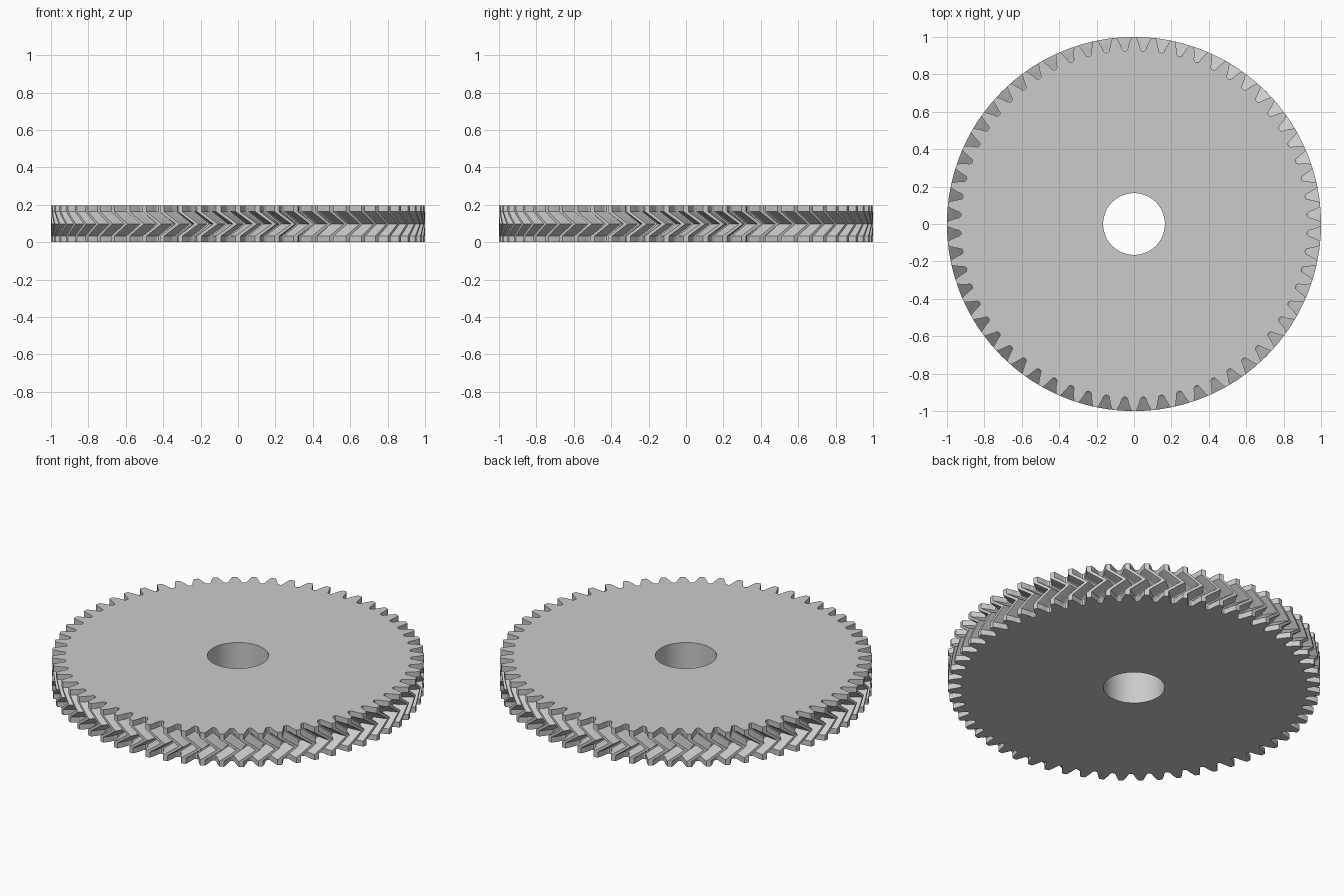
import bpy, bmesh
from math import sin, cos, tan, acos, pi, radians

cube = bpy.data.objects.get("Cube")
if cube:
    bpy.data.objects.remove(cube, do_unlink=True)

TEETH = 60
PITCH = 2 * pi / TEETH
MODULE = 2 / (TEETH + 2)
PITCH_R = 1 - MODULE
ROOT_R = 0.927
BASE_R = PITCH_R * cos(radians(20))
BORE_R = 0.165
HEIGHT = 0.195
RIM = 0.032          # straight band at each face
TWIST = 0.09         # herringbone shift at mid height
STEPS = 4


def involute(a):
    return tan(a) - a


def half_angle(r):
    """Half the angular tooth thickness at radius r."""
    return PITCH / 4 + involute(radians(20)) - involute(acos(BASE_R / r))


# One tooth as (radius, angle), from the middle of a gap to the next gap
side = [(ROOT_R, -0.046), (0.931, -0.040)]
side += [(r, -half_angle(r)) for r in (0.938, 0.953, 0.968, 0.985, 1.0)]
tooth = [(ROOT_R, -PITCH / 2)] + side + [(1.0, 0)]
tooth += [(r, -a) for r, a in reversed(side)]
outline = [(r, a + i * PITCH) for i in range(TEETH) for r, a in tooth]

# Levels as (height, twist): straight, twist forward, twist back, straight
mid = HEIGHT / 2
lower = [(RIM + (mid - RIM) * k / STEPS, TWIST * k / STEPS) for k in range(STEPS + 1)]
levels = [(0, 0)] + lower
levels += [(HEIGHT - z, t) for z, t in reversed(levels[:-1])]

bm = bmesh.new()


def ring(points, z, twist=0):
    return [bm.verts.new((r * cos(a + twist), r * sin(a + twist), z)) for r, a in points]


def wall(low, high):
    n = len(low)
    for i in range(n):
        j = (i + 1) % n
        bm.faces.new((low[i], low[j], high[j], high[i]))


# Toothed rim
rings = [ring(outline, z, t) for z, t in levels]
for low, high in zip(rings, rings[1:]):
    wall(low, high)

# Centre bore
bore = [(BORE_R, (i - 0.5) * PITCH) for i in range(TEETH)]
bore_low, bore_high = ring(bore, 0), ring(bore, HEIGHT)
wall(bore_high, bore_low)

# Flat faces, one sector for each tooth
count = len(tooth)
for outer, inner, top in ((rings[0], bore_low, False), (rings[-1], bore_high, True)):
    for i in range(TEETH):
        arc = [outer[(i * count + k) % len(outer)] for k in range(count + 1)]
        loop = arc + [inner[(i + 1) % TEETH], inner[i]]
        bm.faces.new(loop if top else loop[::-1])

mesh = bpy.data.meshes.new("herringbone_gear")
bm.to_mesh(mesh)
bm.free()
gear = bpy.data.objects.new("herringbone_gear", mesh)
bpy.context.collection.objects.link(gear)

# Plain grey metal
grey = bpy.data.materials.new("grey_metal")
grey.use_nodes = True
colour = (0.6, 0.6, 0.6, 1)
grey.diffuse_color = colour
grey.node_tree.nodes["Principled BSDF"].inputs["Base Color"].default_value = colour
mesh.materials.append(grey)

bpy.ops.object.select_all(action="DESELECT")
gear.select_set(True)
bpy.context.view_layer.objects.active = gear
bpy.ops.object.shade_smooth_by_angle(angle=radians(25))
